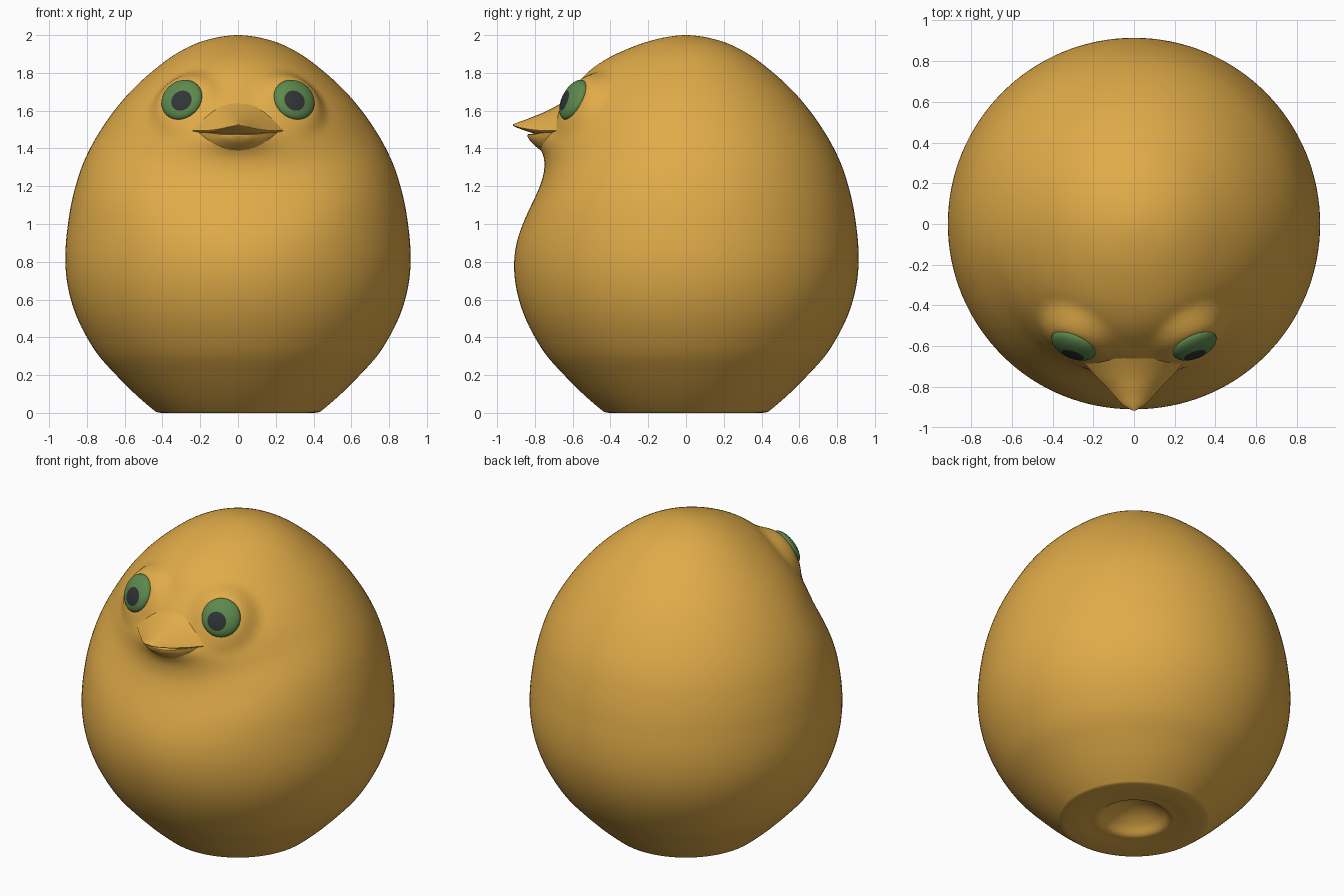
import bpy, bmesh, math
from mathutils import Vector

if "Cube" in bpy.data.objects:
    bpy.data.objects.remove(bpy.data.objects["Cube"])


def material(name, rgb):
    m = bpy.data.materials.new(name)
    m.diffuse_color = (*rgb, 1)
    m.use_nodes = True
    m.node_tree.nodes["Principled BSDF"].inputs["Base Color"].default_value = m.diffuse_color
    return m


GOLD = material("golden yellow", (0.75, 0.41, 0.066))
GREEN = material("eye green", (0.11, 0.25, 0.075))
DARK = material("pupil charcoal", (0.03, 0.036, 0.036))


def finish(name, bm, mats, angle=50):
    bmesh.ops.recalc_face_normals(bm, faces=bm.faces)
    me = bpy.data.meshes.new(name)
    bm.to_mesh(me)
    bm.free()
    ob = bpy.data.objects.new(name, me)
    bpy.context.collection.objects.link(ob)
    for m in mats:
        me.materials.append(m)
    bpy.ops.object.select_all(action='DESELECT')
    ob.select_set(True)
    bpy.context.view_layer.objects.active = ob
    bpy.ops.object.shade_smooth_by_angle(angle=math.radians(angle))
    return ob


def spline(pts, steps):
    """Catmull-Rom through tuples of any size."""
    p = [Vector(q) for q in pts]
    p = [2 * p[0] - p[1]] + p + [2 * p[-1] - p[-2]]
    out = []
    for i in range(1, len(p) - 2):
        a, b, c, d = p[i - 1:i + 3]
        for k in range(steps):
            t = k / steps
            out.append(0.5 * (2 * b + (c - a) * t + (2 * a - 5 * b + 4 * c - d) * t * t
                              + (3 * b - a - 3 * c + d) * t ** 3))
    return out + [p[-2]]


def skin(bm, rings):
    for a, b in zip(rings, rings[1:]):
        n = len(a)
        for i in range(n):
            j = (i + 1) % n
            bm.faces.new((a[i], a[j], b[j], b[i]))


def gauss(d, s):
    return math.exp(-(d / s) ** 2 / 2)


# Eye placement, shared by sockets and eyeballs
EYES = []
for side in (-1, 1):
    EYES.append((side, Vector((side * 0.297, -0.595, 1.657)),
                 Vector((side * 0.40, -0.90, 0.46)).normalized()))


def shape_face(v):
    """Hollow below the face, chin swelling, brow and eye sockets."""
    if v.y > 0:
        return v
    x, z = v.x, v.z
    front = min(1, -v.y / 0.35)
    front = front * front * (3 - 2 * front)
    v = v.copy()
    dz = z - 1.24 - 0.4 * x * x
    v.y += front * 0.088 * gauss(dz, 0.18 if dz < 0 else 0.125) * gauss(x, 0.48)
    v.y -= front * 0.06 * gauss(z - 1.46, 0.05) * gauss(x, 0.13)
    v.y -= front * 0.06 * gauss(z - 1.82, 0.09) * gauss(x, 0.30)
    v.y -= front * 0.03 * gauss(z - 1.62, 0.07) * gauss(x, 0.14)
    for _, c, n in EYES:
        d = v - c
        h = d.dot(n)
        r = (d - h * n).length
        t = min(1, max(0, (0.225 - r) / 0.125))
        if abs(h) < 0.4:
            v -= t * t * (3 - 2 * t) * (h - 0.002) * n
    return v


# Body: egg profile with a flat foot and a dimple underneath;
# first and last points only steer the curve through the poles
profile = [(-0.09, 0.10), (0.0, 0.12), (0.09, 0.10), (0.16, 0.06), (0.21, 0.015),
           (0.26, 0.008), (0.34, 0.0), (0.42, 0.002), (0.455, 0.022), (0.545, 0.10),
           (0.645, 0.20), (0.735, 0.30), (0.80, 0.40), (0.85, 0.50), (0.885, 0.60),
           (0.906, 0.70), (0.914, 0.80), (0.911, 0.90), (0.90, 1.0), (0.884, 1.1),
           (0.86, 1.2), (0.828, 1.3), (0.783, 1.4), (0.725, 1.5), (0.655, 1.6),
           (0.57, 1.7), (0.463, 1.8), (0.33, 1.9), (0.18, 1.97), (0.0, 2.0),
           (-0.18, 1.97)]
bm = bmesh.new()
SEG = 128
rings = []
for r, z in spline(profile, 6)[7:-7]:
    ring = []
    for i in range(SEG):
        a = 2 * math.pi * i / SEG
        co = Vector((r * math.cos(a), r * math.sin(a), max(z, 0)))
        ring.append(bm.verts.new(shape_face(co)))
    rings.append(ring)
skin(bm, rings)
for ring, z in ((rings[0], 0.12), (rings[-1], 2.0)):
    tip = bm.verts.new((0, 0, z))
    for i in range(SEG):
        bm.faces.new((ring[i], ring[(i + 1) % SEG], tip))
finish("body", bm, [GOLD])


def beak(name, sections, n=32):
    """Loft of (y, half width, edge z, crown z, keel z) with a flared crown."""
    bm = bmesh.new()
    rings = []
    for y, w, edge, crown, keel in spline(sections, 5):
        ring = []
        for i in range(n):
            a = 2 * math.pi * i / n
            s = math.sin(a)
            z = edge + (crown - edge) * s * s if s > 0 else edge + (edge - keel) * s
            ring.append(bm.verts.new((w * math.cos(a), y, z)))
        rings.append(ring)
    skin(bm, rings)
    bm.faces.new(rings[0])
    bm.faces.new(rings[-1])
    finish(name, bm, [GOLD])


# Upper beak with a pointed tip, lower beak set back beneath it
beak("upper_beak", [(-0.60, 0.30, 1.495, 1.675, 1.470), (-0.66, 0.265, 1.495, 1.640, 1.470),
                    (-0.71, 0.22, 1.495, 1.612, 1.470), (-0.76, 0.175, 1.495, 1.588, 1.472),
                    (-0.80, 0.135, 1.498, 1.572, 1.478), (-0.85, 0.09, 1.505, 1.552, 1.494),
                    (-0.89, 0.052, 1.514, 1.538, 1.508), (-0.915, 0.01, 1.523, 1.528, 1.520)])
beak("lower_beak", [(-0.60, 0.25, 1.488, 1.492, 1.36), (-0.68, 0.225, 1.488, 1.492, 1.37),
                    (-0.72, 0.195, 1.486, 1.490, 1.375), (-0.76, 0.155, 1.482, 1.486, 1.385),
                    (-0.80, 0.105, 1.476, 1.480, 1.415), (-0.825, 0.065, 1.473, 1.476, 1.44),
                    (-0.84, 0.015, 1.473, 1.475, 1.465)])

# Eyes: flattened balls whose pole faces forward, pupil painted round the pole
FLAT = 0.42
for side, c, n in EYES:
    bm = bmesh.new()
    bmesh.ops.create_uvsphere(bm, u_segments=32, v_segments=30, radius=1)
    for f in bm.faces:
        f.material_index = int(f.calc_center_median().z > math.cos(math.radians(30)))
    forward = Vector((side * 0.05, -1, -0.08))
    pole = (forward + (1 / FLAT - 1) * forward.dot(n) * n).normalized()
    turn = Vector((0, 0, 1)).rotation_difference(pole).to_matrix()
    for v in bm.verts:
        p = turn @ v.co
        p -= (1 - FLAT) * p.dot(n) * n
        v.co = c + 0.115 * p
    finish("left_eye" if side > 0 else "right_eye", bm, [GREEN, DARK])
